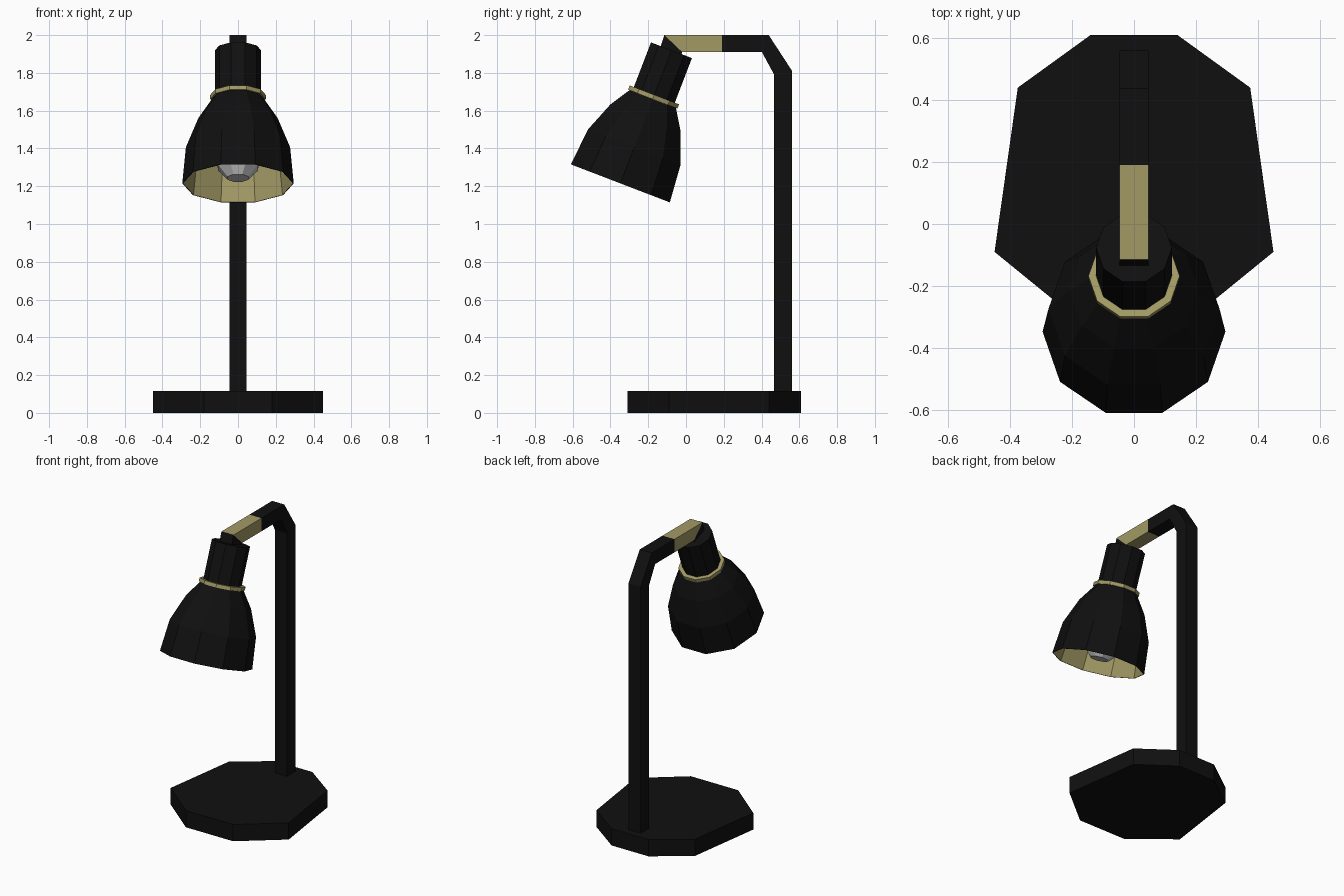
import bpy, bmesh, math
from mathutils import Matrix

if "Cube" in bpy.data.objects:
    bpy.data.objects.remove(bpy.data.objects["Cube"])


def material(name, rgb):
    m = bpy.data.materials.new(name)
    m.diffuse_color = (*rgb, 1)
    m.use_nodes = True
    m.node_tree.nodes["Principled BSDF"].inputs["Base Color"].default_value = m.diffuse_color
    return m


BLACK = material("black_metal", (0.005, 0.005, 0.005))
BRASS = material("brass", (0.36, 0.32, 0.13))

# frame of the tilted lamp head: origin at rim centre, z up the head axis
HEAD = Matrix.Translation((0, -0.3475, 1.215)) @ Matrix.Rotation(math.radians(-21), 4, 'X')


def finish(name, bm, mat, matrix=None):
    bmesh.ops.recalc_face_normals(bm, faces=bm.faces)
    me = bpy.data.meshes.new(name)
    bm.to_mesh(me)
    bm.free()
    if mat:
        me.materials.append(mat)
    ob = bpy.data.objects.new(name, me)
    bpy.context.collection.objects.link(ob)
    if matrix:
        ob.matrix_world = matrix
    return ob


def loft(name, sections, mat, matrix=None):
    """Skin a list of equal-length point loops and cap both ends."""
    bm = bmesh.new()
    loops = [[bm.verts.new(p) for p in s] for s in sections]
    n = len(loops[0])
    for a, b in zip(loops, loops[1:]):
        for i in range(n):
            j = (i + 1) % n
            bm.faces.new((a[i], a[j], b[j], b[i]))
    bm.faces.new(loops[0][::-1])
    bm.faces.new(loops[-1])
    return finish(name, bm, mat, matrix)


def turned(name, profile, mat, sides=10, turn=0.0):
    """Faceted turned part of the head from (radius, height) pairs."""
    angles = [turn + 2 * math.pi * i / sides for i in range(sides)]
    return loft(name, [[(r * math.cos(a), r * math.sin(a), z) for a in angles]
                       for r, z in profile], mat, HEAD)


def bar(name, stations, mat, w=0.046):
    """Square tube in the yz plane from (inner, outer) point pairs."""
    return loft(name, [[(-w, *i), (w, *i), (w, *o), (-w, *o)] for i, o in stations], mat)


# eight-sided base plate
half = [(0.14, 0.61), (0.375, 0.44), (0.45, -0.09), (0.18, -0.31)]
outline = half + [(-x, y) for x, y in reversed(half)]
loft("base", [[(x, y, z) for x, y in outline] for z in (0, 0.115)], BLACK)

# stand, brass sleeve and the joint going into the head
sleeve_start = ((0.19, 1.91), (0.19, 2.0))
sleeve_end = ((-0.02, 1.91), (-0.115, 2.0))
bar("stand", [((0.467, 0.1), (0.56, 0.1)), ((0.467, 1.79), (0.56, 1.813)),
              ((0.402, 1.91), (0.438, 2.0)), sleeve_start], BLACK)
bar("brass_sleeve", [sleeve_start, sleeve_end], BRASS)
bar("head_joint", [sleeve_end, ((-0.06, 1.80), (-0.15, 1.89))], BLACK)

# lamp head: neck, ring, shade with brass inside, bulb
turned("neck", [(0.122, 0.46), (0.122, 0.755)], BLACK)
turned("neck_ring", [(0.147, 0.478), (0.147, 0.502)], BRASS)
outer = [(0.137, 0.48), (0.209, 0.372), (0.276, 0.205), (0.295, 0)]
inner = [(0.291, 0), (0.268, 0.2), (0.2, 0.36), (0.125, 0.46)]
shade = turned("shade", outer + inner, BLACK)
shade.data.materials.append(BRASS)
for f in shade.data.polygons:
    f.material_index = int(40 <= f.index < 70 or f.index == len(shade.data.polygons) - 1)
turned("bulb", [(0.06, 0.03), (0.115, 0.09), (0.12, 0.16), (0.08, 0.26),
                (0.05, 0.32), (0.05, 0.465)], None, 8, math.pi / 8)
